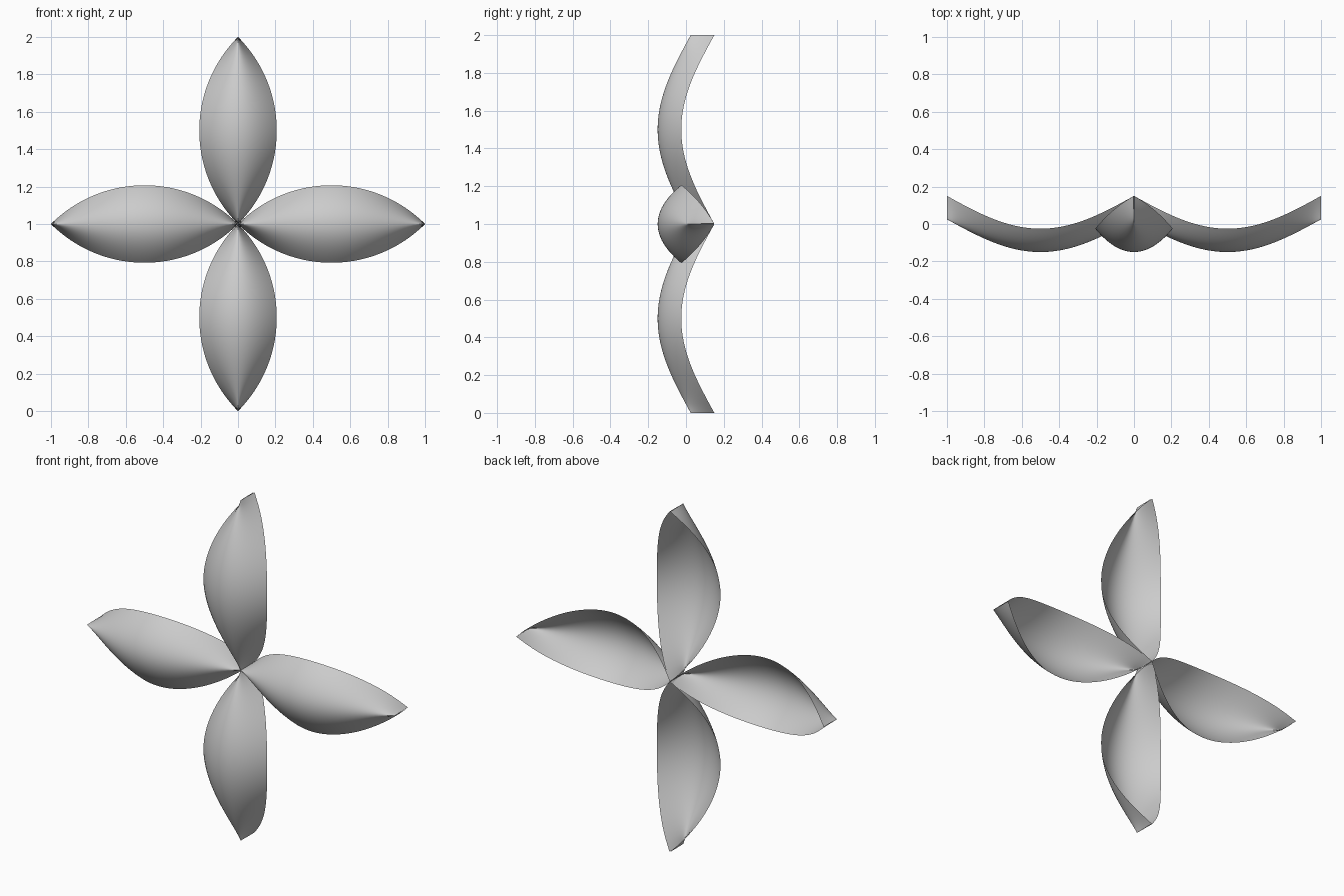
import bpy, bmesh
from math import sin, sqrt, pi
from mathutils import Matrix

if "Cube" in bpy.data.objects:
    bpy.data.objects.remove(bpy.data.objects["Cube"])

N_LEN, N_WID = 40, 24     # quads along and across a petal
DEPTH, BOW = 0.125, 0.175 # cupping across, bow along


def petal_point(t, v):
    """t runs 0..1 from the hub to the tip, v runs -1..1 across."""
    half_width = max(sqrt(0.5 - (t - 0.5) ** 2) - 0.5, 0.002)  # 90 degree arc
    y = 0.025 - BOW * sin(pi * t) + DEPTH * v * v
    return (half_width * v, y, t)


def make_petal(name, angle):
    bm = bmesh.new()
    rows = [[bm.verts.new(petal_point(i / N_LEN, 2 * j / N_WID - 1))
             for j in range(N_WID + 1)] for i in range(N_LEN + 1)]
    for a, b in zip(rows, rows[1:]):
        for j in range(N_WID):
            f = bm.faces.new((a[j], a[j + 1], b[j + 1], b[j]))
            f.smooth = True
    # turn about the hub axis and lift the hub to z = 1
    bm.transform(Matrix.Translation((0, 0, 1)) @ Matrix.Rotation(angle, 4, 'Y'))
    mesh = bpy.data.meshes.new(name)
    bm.to_mesh(mesh)
    bm.free()
    bpy.context.collection.objects.link(bpy.data.objects.new(name, mesh))


# four petals around the hub
for k, side in enumerate(("top", "right", "bottom", "left")):
    make_petal(side + "_petal", k * pi / 2)
